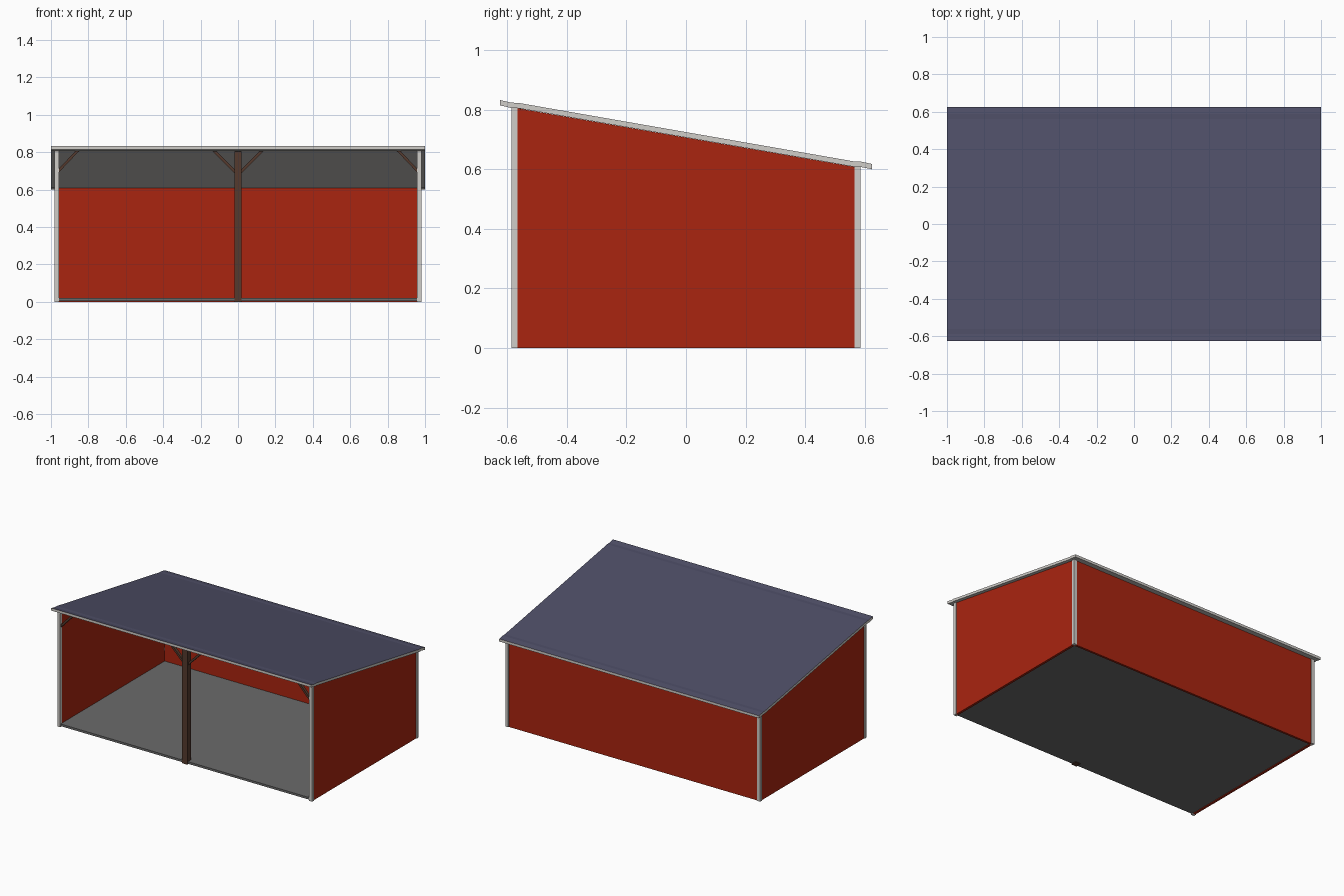
import bpy, bmesh, math
from mathutils import Vector

if "Cube" in bpy.data.objects:
    bpy.data.objects.remove(bpy.data.objects["Cube"])


def material(name, r, g, b):
    m = bpy.data.materials.new(name)
    m.diffuse_color = (r, g, b, 1)
    m.use_nodes = True
    m.node_tree.nodes["Principled BSDF"].inputs["Base Color"].default_value = m.diffuse_color
    return m


RED = material("barn red", 0.40, 0.018, 0.005)
TRIM = material("pale trim", 0.63, 0.61, 0.58)
SLATE = material("slate roof", 0.077, 0.077, 0.135)
CONCRETE = material("grey floor", 0.145, 0.145, 0.145)
WOOD = material("brown timber", 0.09, 0.042, 0.027)


def prism(name, profile, axis, lo, hi, *mats):
    """Extrude a 2D profile along x (profile is y,z) or along y (profile is x,z)."""
    bm = bmesh.new()
    place = (lambda p: (lo, p[0], p[1])) if axis == "x" else (lambda p: (p[0], lo, p[1]))
    face = bm.faces.new([bm.verts.new(place(p)) for p in profile])
    ext = bmesh.ops.extrude_face_region(bm, geom=[face])
    shift = Vector((hi - lo, 0, 0)) if axis == "x" else Vector((0, hi - lo, 0))
    bmesh.ops.translate(bm, vec=shift, verts=[v for v in ext["geom"] if isinstance(v, bmesh.types.BMVert)])
    bmesh.ops.recalc_face_normals(bm, faces=bm.faces)
    if len(mats) > 1:  # second colour goes on upward faces
        for f in bm.faces:
            f.material_index = 1 if f.normal.z > 0.5 else 0
    me = bpy.data.meshes.new(name)
    bm.to_mesh(me)
    bm.free()
    for m in mats:
        me.materials.append(m)
    ob = bpy.data.objects.new(name, me)
    bpy.context.collection.objects.link(ob)
    return ob


def rect(a0, a1, z0, z1):
    return [(a0, z0), (a1, z0), (a1, z1), (a0, z1)]


def brace(name, x0, z0, x1, z1, width, y0, y1):
    """Diagonal timber with vertical and horizontal end cuts."""
    w = width * math.sqrt(2)
    prism(name, [(x0, z0), (x1, z1), (x1 - math.copysign(w, x1 - x0), z1), (x0, z0 + w)],
          "y", y0, y1, WOOD)


# Sloping roof with small kinks near the front and back eaves
T = 0.018
top = [(-0.625, 0.833), (-0.587, 0.824), (-0.562, 0.823),
       (0.562, 0.627), (0.587, 0.626), (0.625, 0.618)]
prism("roof", top + [(y, z - T) for y, z in reversed(top)], "x", -1, 1, TRIM, SLATE)

# Floor slab
prism("floor", rect(-0.96, 0.96, 0.005, 0.02), "y", -0.58, 0.567, CONCRETE)

# Back wall
prism("back_wall", rect(-0.96, 0.96, 0, 0.609), "y", 0.565, 0.58, RED)

for s, side in ((-1, "left"), (1, "right")):
    # Side walls follow the roof slope
    prism(side + "_wall", [(-0.566, 0), (0.566, 0), (0.566, 0.608), (-0.566, 0.805)],
          "x", s * 0.96, s * 0.976, RED)
    # Corner posts
    for y0, y1, h, end in ((-0.586, -0.565, 0.806, "front"), (0.565, 0.586, 0.609, "back")):
        prism(f"{end}_{side}_corner_post", rect(s * 0.958, s * 0.981, 0, h), "y", y0, y1, TRIM)
    # Diagonal braces at the corners and the centre post
    brace(side + "_corner_brace", s * 0.96, 0.69, s * 0.85, 0.806, 0.014, -0.58, -0.56)
    brace(side + "_centre_brace", s * 0.015, 0.685, s * 0.135, 0.805, 0.014, -0.575, -0.555)

# Centre post on the open front
prism("centre_post", rect(-0.02, 0.02, 0, 0.805), "y", -0.585, -0.545, WOOD)
